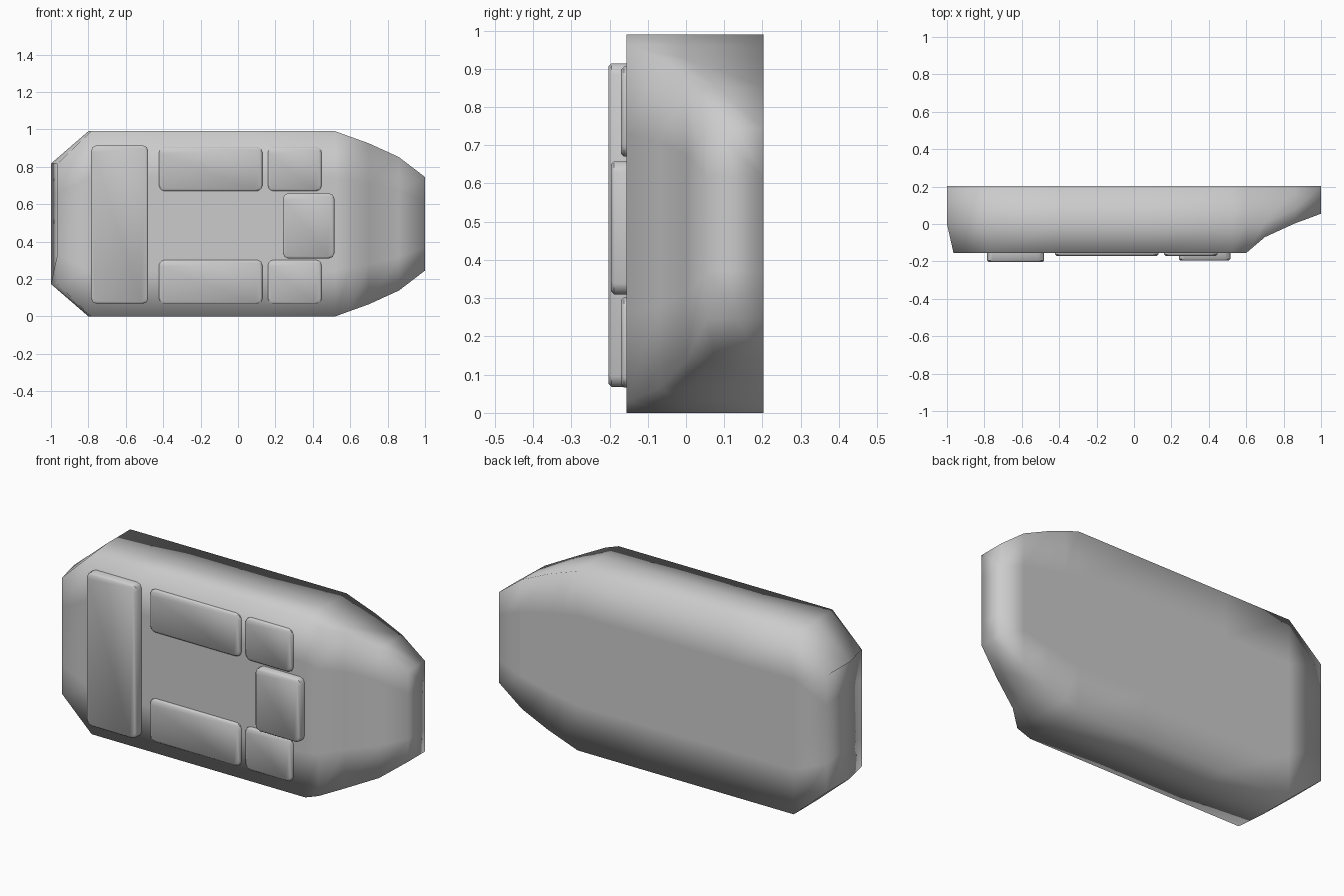
import bpy, bmesh

if "Cube" in bpy.data.objects:
    bpy.data.objects.remove(bpy.data.objects["Cube"])

BACK, FRONT, MID_Z = 0.203, -0.155, 0.495

# hull stations: x, half width, front y, x offset of the front edge
stations = [
    (-1.00, 0.322, FRONT, 0.035),
    (-0.80, 0.495, FRONT, 0.015),
    (-0.40, 0.495, FRONT, 0),
    (0.10, 0.495, FRONT, 0),
    (0.52, 0.495, FRONT, 0),
    (0.60, 0.466, FRONT, 0),
    (0.70, 0.430, -0.070, 0),
    (0.86, 0.357, 0.003, 0),
    (1.00, 0.250, 0.055, 0),
]


def make_object(name, bm, angle=None):
    bmesh.ops.recalc_face_normals(bm, faces=bm.faces)
    for f in bm.faces:
        f.smooth = True
    mesh = bpy.data.meshes.new(name)
    bm.to_mesh(mesh)
    bm.free()
    ob = bpy.data.objects.new(name, mesh)
    bpy.context.collection.objects.link(ob)
    if angle is not None:
        bpy.ops.object.select_all(action='DESELECT')
        ob.select_set(True)
        bpy.context.view_layer.objects.active = ob
        bpy.ops.object.shade_smooth_by_angle(angle=angle)
    return ob


# hull: sections lofted along x, fully smooth shaded
bm = bmesh.new()
rings = []
for x, hw, fy, off in stations:
    mid = max(0.0, fy + 0.075)
    section = [(fy, -1), (fy, -0.5), (fy, 0.5), (fy, 1), (mid, 1),
               (BACK, 1), (BACK, 0.5), (BACK, -0.5), (BACK, -1), (mid, -1)]
    rings.append([bm.verts.new((x + (off if y == fy else 0), y, MID_Z + t * hw))
                  for y, t in section])
for a, b in zip(rings, rings[1:]):
    for i in range(len(a)):
        j = (i + 1) % len(a)
        bm.faces.new((a[i], a[j], b[j], b[i]))
for r in (rings[0], rings[-1]):
    bm.faces.new((r[0], r[1], r[7], r[8], r[9]))
    bm.faces.new((r[1], r[2], r[6], r[7]))
    bm.faces.new((r[2], r[3], r[4], r[5], r[6]))
make_object("hull", bm)


def pad(name, x0, x1, z0, z1, y):
    # raised pad with cut corners and a softened front edge
    c, e = 0.028, 0.008
    bm = bmesh.new()
    loops = []
    for yy, d in ((FRONT + 0.01, 0), (y + e, 0), (y, e)):
        a, b, l, h = x0 + d, x1 - d, z0 + d, z1 - d
        pts = []
        for cx, cz, sx, sz in ((a, l, 1, 1), (b, l, -1, 1), (b, h, -1, -1), (a, h, 1, -1)):
            arc = [(cx, cz + sz * c), (cx + sx * c * 0.3, cz + sz * c * 0.3), (cx + sx * c, cz)]
            pts += arc if sx == sz else arc[::-1]
        loops.append([bm.verts.new((px, yy, pz)) for px, pz in pts])
    n = len(loops[0])
    for p, q in zip(loops, loops[1:]):
        for i in range(n):
            bm.faces.new((p[i], p[(i + 1) % n], q[(i + 1) % n], q[i]))
    bm.faces.new(loops[0])
    bm.faces.new(loops[-1])
    make_object(name, bm, 0.9)


# pads on the front face
pad("wide_pad", -0.785, -0.48, 0.068, 0.914, -0.203)
pad("end_pad", 0.24, 0.515, 0.31, 0.658, -0.196)
for side, z0, z1 in (("lower", 0.066, 0.302), ("upper", 0.67, 0.906)):
    pad(side + "_long_pad", -0.422, 0.13, z0, z1, -0.17)
    pad(side + "_short_pad", 0.16, 0.447, z0, z1, -0.17)
